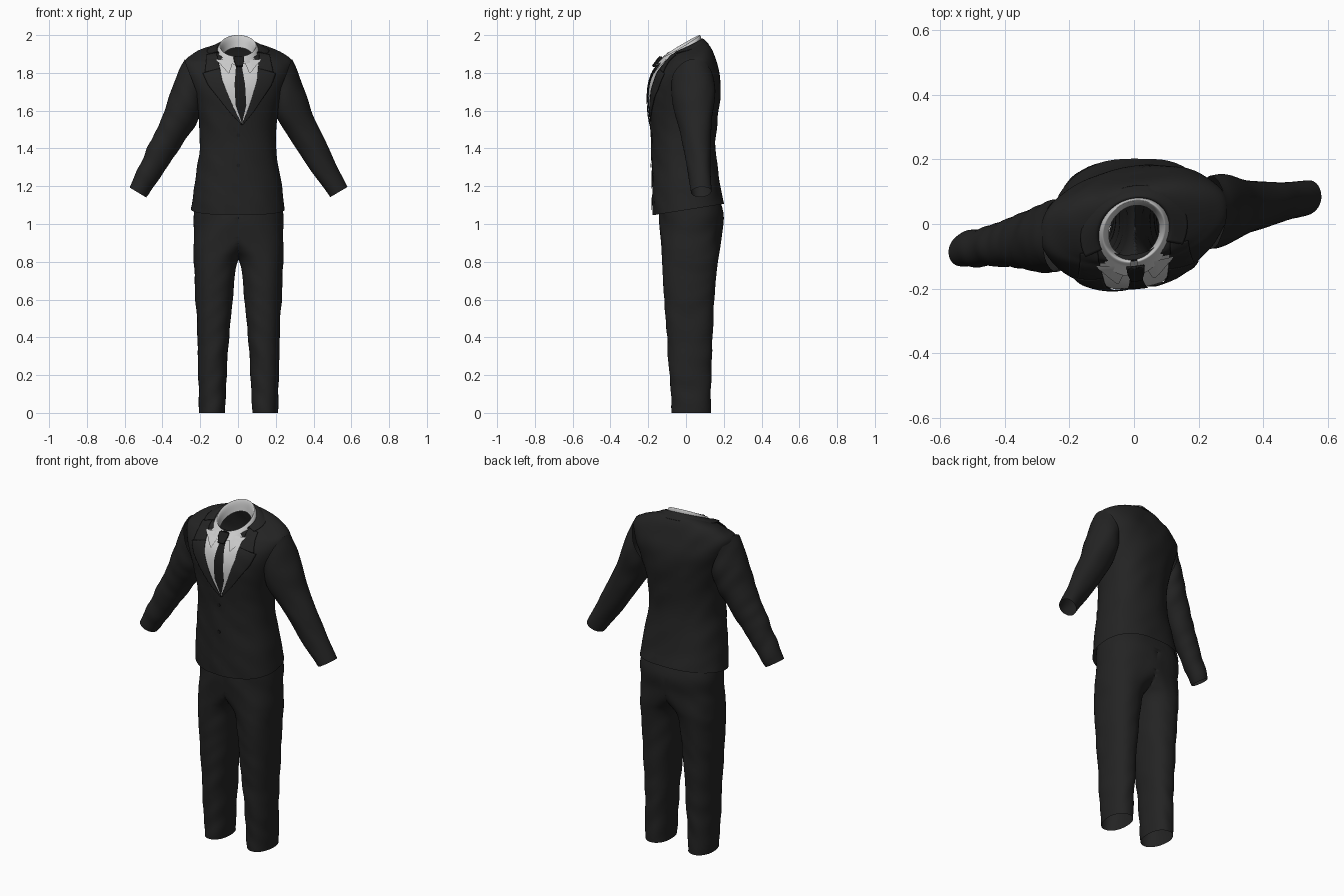
import bpy, bmesh, math
from mathutils import Vector, noise
from mathutils.bvhtree import BVHTree

if "Cube" in bpy.data.objects:
    bpy.data.objects.remove(bpy.data.objects["Cube"])


def material(name, v):
    m = bpy.data.materials.new(name)
    m.diffuse_color = (v, v, v, 1)
    m.use_nodes = True
    m.node_tree.nodes["Principled BSDF"].inputs["Base Color"].default_value = m.diffuse_color
    return m


CLOTH = material("suit_cloth", 0.017)
TIE = material("tie_cloth", 0.011)
WHITE = material("shirt_cloth", 0.85)


def spline(p, t):
    """Catmull-Rom through a list of vectors, t in 0..1."""
    f = t * (len(p) - 1)
    i = min(int(f), len(p) - 2)
    f -= i
    b, c = p[i], p[i + 1]
    a = p[i - 1] if i else b * 2 - c
    d = p[i + 2] if i + 2 < len(p) else c * 2 - b
    return 0.5 * (2 * b + (c - a) * f + (2 * a - 5 * b + 4 * c - d) * f * f
                  + (3 * b - a - 3 * c + d) * f ** 3)


def sheet(name, rows, mat, closed=False, post=None, wrinkle=0.0, thick=0.0, cut_centre=False):
    """Skin rows of points into a smooth surface."""
    bm = bmesh.new()
    grid = [[bm.verts.new(post(p) if post else p) for p in r] for r in rows]
    n = len(rows[0])
    for a, b in zip(grid, grid[1:]):
        for j in range(n if closed else n - 1):
            k = (j + 1) % n
            bm.faces.new((a[j], a[k], b[k], b[j]))
    if cut_centre:
        bmesh.ops.delete(bm, geom=[f for f in bm.faces if all(v.co.x < 1e-4 for v in f.verts)],
                         context='FACES')
    bmesh.ops.recalc_face_normals(bm, faces=bm.faces)
    bm.normal_update()
    if wrinkle:
        for v in bm.verts:
            q = Vector((v.co.x * 8, v.co.y * 8, v.co.z * 11 + v.co.x * 9))
            k = min(1, v.co.x / 0.05) if cut_centre else 1
            v.co += v.normal * noise.noise(q) * wrinkle * k
    me = bpy.data.meshes.new(name)
    bm.to_mesh(me)
    bm.free()
    for f in me.polygons:
        f.use_smooth = True
    me.materials.append(mat)
    ob = bpy.data.objects.new(name, me)
    bpy.context.collection.objects.link(ob)
    if thick:
        s = ob.modifiers.new("thickness", 'SOLIDIFY')
        s.thickness, s.offset = thick, 0
    return ob


def loft(name, rings, mat, steps, **kw):
    rows = [[spline([r[j] for r in rings], i / steps) for j in range(len(rings[0]))]
            for i in range(steps + 1)]
    return sheet(name, rows, mat, **kw)


def ring(z, cx, hw, yf, yb, tilt=0, p=2.3, n=64):
    pts = []
    for i in range(n):
        c, s = math.cos(math.tau * i / n), math.sin(math.tau * i / n)
        x = cx + hw * math.copysign(abs(c) ** (2 / p), c)
        y = (yf + yb) / 2 + (yb - yf) / 2 * math.copysign(abs(s) ** (2 / p), s)
        pts.append(Vector((x, y, z + tilt * y)))
    return pts


def twist(p):
    """The upper body turns slightly, right shoulder back."""
    k = max(0, min(1, (p.z - 1.0) / 0.6))
    return Vector((p.x, p.y + 0.13 * k * p.x, p.z))


# Trousers: one half, mirrored
legs = [(1.16, 0, .225, -.13, .17), (1.05, 0, .238, -.142, .199), (.95, .015, .223, -.137, .192),
        (.86, .095, .142, -.13, .178), (.78, .123, .112, -.125, .166), (.6, .128, .099, -.115, .15),
        (.39, .135, .083, -.1, .14), (.2, .138, .074, -.087, .134), (0, .139, .068, -.075, .13)]
trousers = loft("trousers", [ring(*r) for r in legs], CLOTH, 90, closed=True, wrinkle=.006,
                cut_centre=True, post=lambda p: Vector((max(p.x, 0), p.y, max(p.z, 0))))
trousers.modifiers.new("other_leg", 'MIRROR')
trousers.location.x = .003

# Jacket body
body = [(1.075, .247, -.175, .203, .16), (1.2, .232, -.178, .18, .06), (1.4, .203, -.178, .155, 0),
        (1.55, .207, -.188, .165, 0), (1.68, .24, -.195, .175, 0), (1.78, .275, -.176, .175, 0),
        (1.855, .288, -.13, .152, .05), (1.897, .235, -.113, .128, .25),
        (1.925, .15, -.112, .1, .4), (1.928, .1, -.094, .068, .5)]
jacket = loft("jacket_body", [ring(r[0], 0, *r[1:]) for r in body], CLOTH, 80, closed=True,
              post=twist, wrinkle=.005)
tree = BVHTree.FromPolygons([v.co for v in jacket.data.vertices],
                            [f.vertices[:] for f in jacket.data.polygons])

# Sleeves: outer x,z / inner x,z / half depth
arm = [(.283, 1.872, .19, 1.62, .112), (.325, 1.785, .212, 1.55, .112), (.39, 1.6, .268, 1.462, .088),
       (.48, 1.4, .367, 1.313, .067), (.577, 1.195, .488, 1.142, .052)]
for side, label in ((-1, "left"), (1, "right")):
    rings = []
    for ox, oz, ix, iz, d in arm:
        c = Vector(((ox + ix) / 2, 0, (oz + iz) / 2))
        u = Vector(((ox - ix) / 2, 0, (oz - iz) / 2))
        rings.append([c + u * math.cos(a) + Vector((0, d, 0)) * math.sin(a)
                      for a in (math.tau * i / 40 for i in range(40))])
    loft(label + "_sleeve", rings, CLOTH, 60, closed=True, wrinkle=.007,
         post=lambda p: Vector((p.x * side, p.y + .15 * p.x * side, p.z)))


def along(pts, t):
    f = t * (len(pts) - 1)
    i = min(int(f), len(pts) - 2)
    return Vector(pts[i]).lerp(Vector(pts[i + 1]), f - i)


def patch(name, left, right, mat, lift, thick=0.0, nu=10, nv=36):
    """Lay a panel, bounded by two x,z edges, on the jacket front."""
    rows = []
    for i in range(nv + 1):
        a, b = along(left, i / nv), along(right, i / nv)
        row = []
        for j in range(nu + 1):
            q = a.lerp(b, j / nu)
            hit, nrm, _, _ = tree.ray_cast(Vector((q.x, -1, q.y)), Vector((0, 1, 0)))
            nrm = nrm if nrm.y < 0 else -nrm
            row.append(hit + nrm * lift)
        rows.append(row)
    return sheet(name, rows, mat, thick=thick)


def edge(side, pts):
    """Half-widths measured from the slanting centre line of the opening."""
    return [(.02 * (1.9 - z) / .37 + side * d, z) for d, z in pts]


# Shirt front
opening = [(.118, 1.866), (.095, 1.76), (.037, 1.6), (.002, 1.53)]
patch("shirt_front", edge(-1, opening), edge(1, opening), WHITE, .003, nu=20)

# Tie
blade = [(.015, 1.835), (.027, 1.74), (.028, 1.63), (.001, 1.535)]
knot = [(.028, 1.866), (.027, 1.85), (.017, 1.818)]
patch("tie_blade", edge(-1, blade), edge(1, blade), TIE, .007)
patch("tie_knot", edge(-1, knot), edge(1, knot), TIE, .027, thick=.012)

# Lapels, collar leaves and pocket flaps
for side, label in ((-1, "left"), (1, "right")):
    patch(label + "_lapel",
          edge(side, [(.1, 1.82), (.092, 1.76), (.06, 1.67), (.033, 1.6), (0, 1.53)]),
          edge(side, [(.19, 1.795), (.165, 1.735), (.11, 1.66), (.06, 1.59), (.004, 1.525)]),
          CLOTH, .008, thick=.003)
    patch(label + "_collar_leaf", edge(side, [(.112, 1.9), (.1, 1.818)]),
          edge(side, [(.165, 1.89), (.178, 1.8)]), CLOTH, .008, thick=.003)
    patch(label + "_shirt_collar_point", edge(side, [(.026, 1.863), (.052, 1.795)]),
          edge(side, [(.118, 1.863), (.058, 1.793)]), WHITE, .011, nv=12)
    patch(label + "_pocket_flap", [(side * .075, 1.36), (side * .075, 1.315)],
          [(side * .175, 1.37), (side * .18, 1.325)], CLOTH, .002, nv=6)

# Overlapping front edge and buttons
patch("front_edge", [(-.03, 1.53), (-.03, 1.06)], [(.022, 1.53), (.012, 1.06)], CLOTH, .003)
for i, z in enumerate((1.47, 1.31)):
    hit = tree.ray_cast(Vector((.002, -1, z)), Vector((0, 1, 0)))[0]
    bpy.ops.mesh.primitive_cylinder_add(vertices=20, radius=.01, depth=.005,
                                        location=hit + Vector((0, -.004, 0)),
                                        rotation=(math.pi / 2, 0, 0))
    b = bpy.context.object
    b.name = "button_%d" % (i + 1)
    b.data.materials.append(TIE)


def neck_row(a0, a1, rx, ry, z, tilt, forward=0, n=60):
    """Part of a tilted oval round the neck; forward pushes its front onto the chest."""
    row = []
    for i in range(n + 1):
        a = math.radians(a0 + (a1 - a0) * i / n)
        c, s = math.cos(a), math.sin(a)
        y = -.023 + ry * s
        row.append(Vector((rx * c, y - forward * max(0, -s), z + tilt * y)))
    return row


# Shirt collar: stand, fold and outer leaf
loft("shirt_collar", [neck_row(-84, 264, .078, .08, 1.9, .6),
                      neck_row(-84, 264, .086, .086, 1.94, .6),
                      neck_row(-84, 264, .095, .094, 1.957, .6),
                      neck_row(-84, 264, .104, .1, 1.947, .6, .008),
                      neck_row(-84, 264, .114, .104, 1.92, .6, .034)], WHITE, 24, post=twist)

# Jacket collar round the back of the neck
loft("jacket_collar", [neck_row(-25, 205, .108, .102, 1.92, .5),
                       neck_row(-25, 205, .114, .105, 1.941, .48),
                       neck_row(-25, 205, .135, .12, 1.937, .38),
                       neck_row(-25, 205, .165, .141, 1.922, .25)], CLOTH, 16, post=twist,
     thick=.003)
